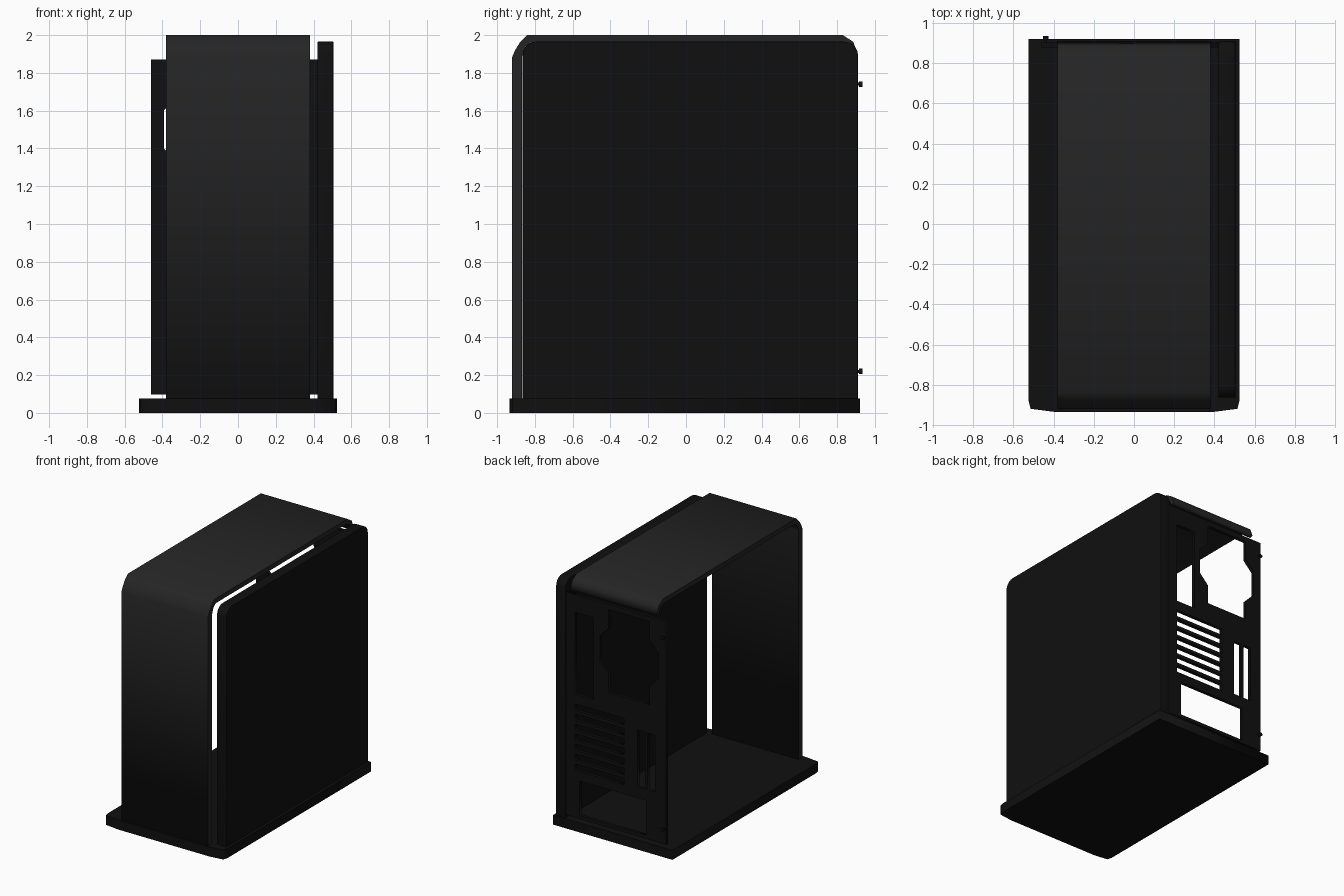
import bpy, math
from mathutils import Matrix, Euler, Vector

if "Cube" in bpy.data.objects:
    bpy.data.objects.remove(bpy.data.objects["Cube"])


def material(name, v):
    m = bpy.data.materials.new(name)
    m.diffuse_color = (v, v, v, 1)
    m.use_nodes = True
    m.node_tree.nodes["Principled BSDF"].inputs["Base Color"].default_value = m.diffuse_color
    return m


SHELL = material("charcoal", 0.018)
DARK = material("black", 0.005)

# Local (u, v, depth) axes turned into the wanted plane
PLANES = {
    "xy": Euler((0, 0, 0)),
    "xz": Euler((math.pi / 2, 0, 0)),
    "yz": Euler((math.pi / 2, 0, math.pi / 2)),
}


def plate(name, loops, plane, lo, hi, mat, bevel=0):
    """Flat outline with optional holes, extruded from lo to hi across the plane."""
    cu = bpy.data.curves.new(name + "_outline", 'CURVE')
    cu.dimensions = '2D'
    cu.fill_mode = 'BOTH'
    cu.extrude = (hi - lo) / 2
    for loop in loops:
        sp = cu.splines.new('POLY')
        sp.points.add(len(loop) - 1)
        for p, (u, v) in zip(sp.points, loop):
            p.co = (u, v, 0, 1)
        sp.use_cyclic_u = True
    tmp = bpy.data.objects.new(name + "_tmp", cu)
    bpy.context.collection.objects.link(tmp)
    dg = bpy.context.evaluated_depsgraph_get()
    me = bpy.data.meshes.new_from_object(tmp.evaluated_get(dg))
    bpy.data.objects.remove(tmp)
    mid = (lo + hi) / 2
    off = {"xy": (0, 0, mid), "xz": (0, mid, 0), "yz": (mid, 0, 0)}[plane]
    me.transform(Matrix.Translation(Vector(off)) @ PLANES[plane].to_matrix().to_4x4())
    me.materials.clear()
    me.materials.append(mat)
    ob = bpy.data.objects.new(name, me)
    bpy.context.collection.objects.link(ob)
    # Weld the caps to the walls so bevels work
    w = ob.modifiers.new("weld", 'WELD')
    w.merge_threshold = 0.0005
    if bevel:
        b = ob.modifiers.new("bevel", 'BEVEL')
        b.width = bevel
        b.segments = 2
        b.limit_method = 'ANGLE'
        b.angle_limit = math.radians(50)
    return ob


def rect(x0, x1, z0, z1):
    return [(x0, z0), (x1, z0), (x1, z1), (x0, z1)]


# Base tray with tapered front corners
half = [(0.40, -0.935), (0.515, -0.92), (0.525, -0.88), (0.525, 0.92)]
plate("base", [half + [(-x, y) for x, y in reversed(half)]], "xy", 0, 0.075, DARK)

# Front and top shell: one bent band
outer = [(-0.92, 0.075), (-0.92, 1.885), (-0.905, 1.92), (-0.88, 1.96), (-0.84, 2.0),
         (0.83, 2.0), (0.885, 1.965), (0.91, 1.90)]
inner = [(0.88, 1.895), (0.86, 1.94), (0.82, 1.962), (-0.82, 1.962),
         (-0.85, 1.94), (-0.868, 1.89), (-0.868, 0.075)]
plate("front_top_shell", [outer + inner], "yz", -0.38, 0.38, SHELL)

# Right side panel with rounded top corners
r = 0.07
side = [(-0.865, 0.075), (0.91, 0.075)]
for cy, a0 in ((0.91 - r, 0), (-0.865 + r, 90)):
    for i in range(6):
        a = math.radians(a0 + i * 18)
        side.append((cy + r * math.cos(a), 1.965 - r + r * math.sin(a)))
plate("right_side_panel", [side], "yz", 0.42, 0.505, DARK, 0.01)

# Rear panel with its openings
holes = [rect(0.177, 0.343, 1.08, 1.73)]                       # port opening
fx, fz = -0.135, 1.5
q = [(0.18, 0.33), (0.18, 0.18), (0.258, 0.10)]                # fan opening quarter
top = q + [(q[2][0], -q[2][1]), (q[1][0], -q[1][1]), (q[0][0], -q[0][1])]
holes.append([(fx + x, fz + z) for x, z in top] + [(fx - x, fz + z) for x, z in reversed(top)])
for i in range(7):                                             # expansion slots
    z = 0.475 + i * 0.079
    holes.append(rect(-0.088, 0.343, z, z + 0.052))
for x in (-0.274, -0.362):                                     # upright slots
    holes.append(rect(x, x + 0.068, 0.49, 0.94))
holes.append(rect(-0.284, 0.304, 0.125, 0.40))                 # power supply opening
plate("rear_panel", [rect(-0.46, 0.42, 0.098, 1.87)] + holes, "xz", 0.88, 0.905, DARK)

# Thumb screws on the rear left edge
for n, z in (("lower", 0.22), ("upper", 1.74)):
    for part, rad, y0, y1 in (("head", 0.014, 0.917, 0.935), ("shank", 0.008, 0.90, 0.92)):
        bpy.ops.mesh.primitive_cylinder_add(vertices=16, radius=rad, depth=y1 - y0,
                                            location=(-0.44, (y0 + y1) / 2, z),
                                            rotation=(math.pi / 2, 0, 0))
        ob = bpy.context.object
        ob.name = f"{n}_screw_{part}"
        ob.data.materials.append(DARK)
        bpy.ops.object.shade_smooth_by_angle()
